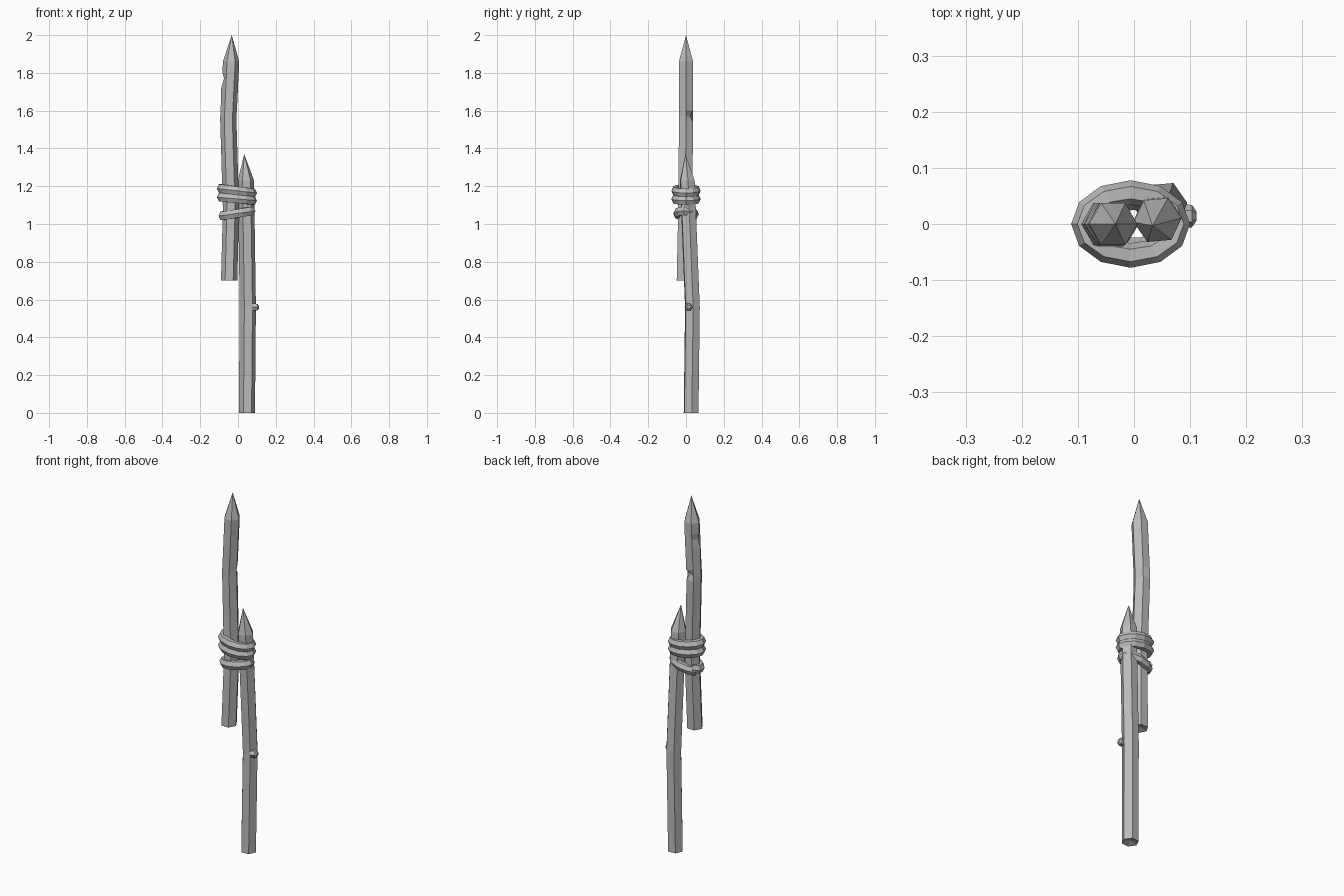
import bpy, bmesh
from math import sin, cos, pi, radians
from mathutils import Vector

cube = bpy.data.objects.get("Cube")
if cube:
    bpy.data.objects.remove(cube, do_unlink=True)

grey = bpy.data.materials.new("plain grey")
grey.use_nodes = True
grey.diffuse_color = (0.5, 0.5, 0.5, 1)
grey.node_tree.nodes["Principled BSDF"].inputs["Base Color"].default_value = (0.5, 0.5, 0.5, 1)


def finish(bm, name):
    bmesh.ops.recalc_face_normals(bm, faces=bm.faces)
    mesh = bpy.data.meshes.new(name)
    bm.to_mesh(mesh)
    bm.free()
    mesh.materials.append(grey)
    obj = bpy.data.objects.new(name, mesh)
    bpy.context.collection.objects.link(obj)
    return obj


def bridge(bm, low, high):
    n = len(low)
    for i in range(n):
        j = (i + 1) % n
        bm.faces.new((low[i], low[j], high[j], high[i]))


def stake(name, path, tip, turn=0, dents={}, radius=0.043):
    """Six-sided pole along a bent path, with a pointed top and chipped corners."""
    bm = bmesh.new()
    rings = []
    for k, (x, y, z) in enumerate(path):
        ring = []
        for i in range(6):
            a = radians(turn) + i * pi / 3
            r = radius - dents.get((k, i), 0)
            ring.append(bm.verts.new((x + r * cos(a), y + r * sin(a), z)))
        rings.append(ring)
    for low, high in zip(rings, rings[1:]):
        bridge(bm, low, high)
    apex = bm.verts.new(tip)
    for i in range(6):
        bm.faces.new((rings[-1][i], rings[-1][(i + 1) % 6], apex))
    # slightly hollow cut end
    hollow = bm.verts.new(Vector(path[0]) + Vector((0, 0, 0.012)))
    for i in range(6):
        bm.faces.new((rings[0][(i + 1) % 6], rings[0][i], hollow))
    return finish(bm, name)


def rope(name, z, tilt, rx=0.084, ry=0.056, start=0, sweep=2 * pi, drift=0, closed=True):
    """Faceted rope turn around both stakes."""
    bm = bmesh.new()
    steps = 12
    rings = []
    for k in range(steps if closed else steps + 1):
        t = k / steps
        a = start + sweep * t
        out = Vector((cos(a), sin(a), 0))
        centre = Vector((-0.006 + rx * cos(a), ry * sin(a), z + tilt * cos(a) + drift * t))
        rings.append([bm.verts.new(centre + out * 0.022 * cos(b) + Vector((0, 0, 0.026 * sin(b))))
                      for b in (i * pi / 3 for i in range(6))])
    for low, high in zip(rings, rings[1:]):
        bridge(bm, low, high)
    if closed:
        bridge(bm, rings[-1], rings[0])
    else:
        bm.faces.new(rings[0])
        bm.faces.new(rings[-1])
    return finish(bm, name)


# Upper stake, with two chipped corners
stake("upper_stake",
      [(-0.047, -0.012, 0.70), (-0.037, -0.004, 1.08), (-0.051, 0, 1.54), (-0.051, 0, 1.57),
       (-0.049, 0, 1.60), (-0.043, 0, 1.72), (-0.041, 0, 1.77), (-0.039, 0, 1.80),
       (-0.037, 0, 1.86)],
      (-0.033, 0, 2.0), dents={(3, 1): 0.018, (5, 3): -0.003, (6, 3): 0.010})

# Lower stake, bent above the middle
stake("lower_stake",
      [(0.047, 0.027, 0.0), (0.052, 0.034, 0.56), (0.042, 0.007, 1.23)],
      (0.033, -0.003, 1.37), turn=5)

# Broken twig stub on the lower stake
bm = bmesh.new()
rings = []
for x, r in ((0.075, 0.022), (0.103, 0.020), (0.111, 0.009)):
    rings.append([bm.verts.new((x, 0.014 + r * cos(i * pi / 3), 0.56 + r * sin(i * pi / 3)))
                  for i in range(6)])
bridge(bm, rings[0], rings[1])
bridge(bm, rings[1], rings[2])
bm.faces.new(rings[0])
bm.faces.new(rings[2])
finish(bm, "twig_stub")

# Rope binding
rope("rope_top", 1.176, -0.012)
rope("rope_middle", 1.133, -0.009)
rope("rope_bottom", 1.06, 0.016, rx=0.078, ry=0.047, start=radians(135),
     sweep=radians(370), drift=-0.012, closed=False)
